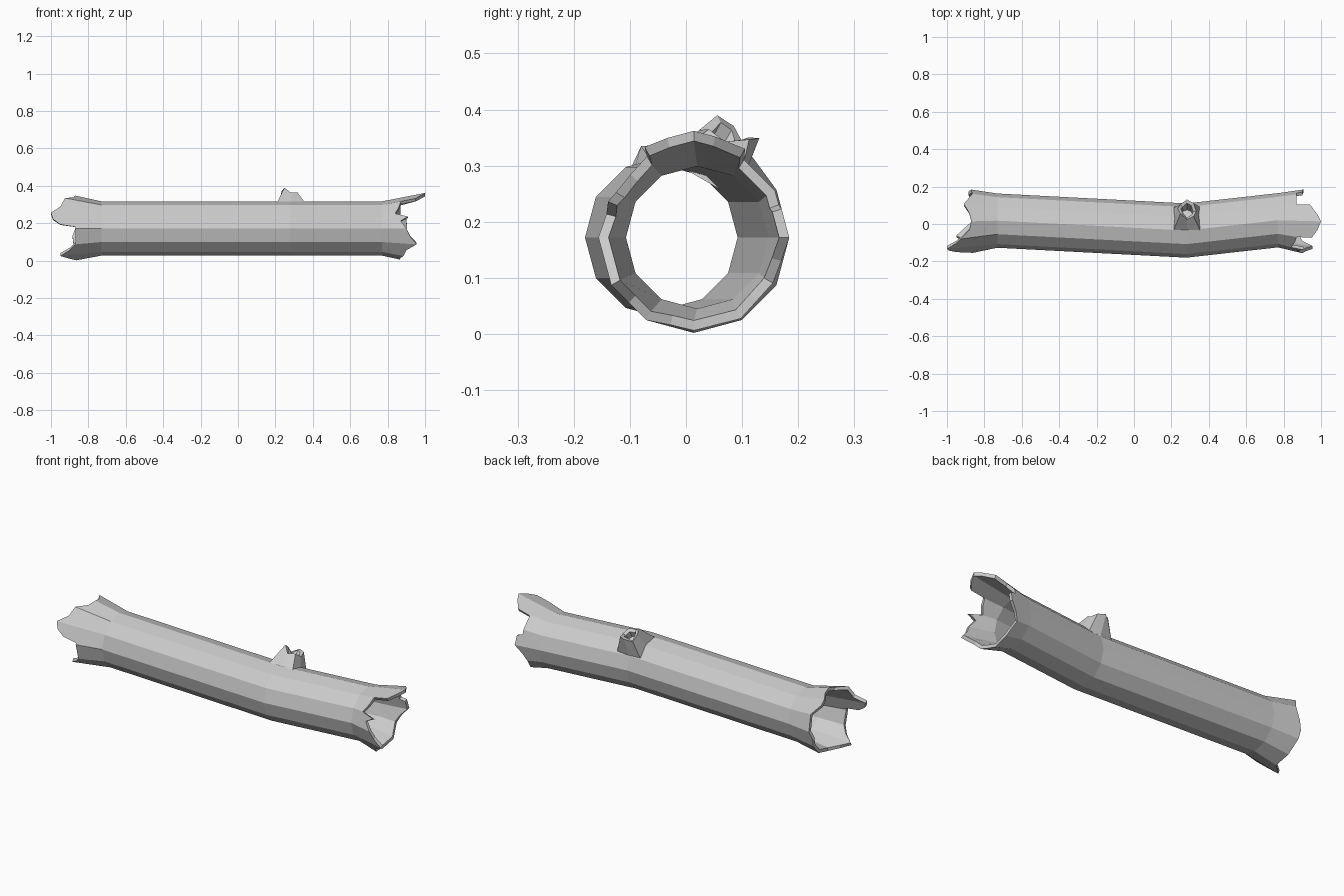
import bpy, bmesh, math
from mathutils import Vector

cube = bpy.data.objects.get("Cube")
if cube:
    bpy.data.objects.remove(cube, do_unlink=True)

grey = bpy.data.materials.new("weathered grey")
grey.use_nodes = True
colour = (0.6, 0.6, 0.6, 1)
grey.diffuse_color = colour
grey.node_tree.nodes["Principled BSDF"].inputs["Base Color"].default_value = colour

SIDES = 12
RADIUS, WALL, MID_Z = 0.145, 0.018, 0.172


def finish(bm, name):
    bmesh.ops.recalc_face_normals(bm, faces=bm.faces)
    mesh = bpy.data.meshes.new(name)
    bm.to_mesh(mesh)
    bm.free()
    mesh.materials.append(grey)
    obj = bpy.data.objects.new(name, mesh)
    bpy.context.collection.objects.link(obj)
    return obj


def on_ring(x, centre_y, radius, side):
    """Point on a twelve-sided ring; side 0 is the bottom, side 3 the back."""
    low = math.floor(side)
    a, b = [Vector((x, centre_y + radius * math.sin(t), MID_Z - radius * math.cos(t)))
            for t in (math.tau * low / SIDES, math.tau * (low + 1) / SIDES)]
    return a.lerp(b, side - low)


# Splintered ends: (side, reach along the log)
right_teeth = [(0, .865), (1, .87), (1.5, .86), (2, .85), (2.5, .87), (3, .905),
               (3.6, .9), (3.7, .87), (4, .87), (4.9, .87), (5, .94), (5.6, .98),
               (6, 1), (6.5, .98), (6.95, .95), (7, .87), (7.5, .86), (8, .84),
               (8.25, .91), (8.5, .87), (9, .9), (9.5, .92), (10, .955),
               (10.5, .9), (11, .885), (11.5, .87)]
left_teeth = [(0, .865), (1, .87), (2, .88), (2.5, .885), (3, .87), (4, .865),
              (4.7, .9), (5, .91), (5.5, .88), (6, .87), (6.5, .88), (7, .925),
              (7.5, .95), (8, 1), (8.4, .99), (8.75, .95), (8.9, .87), (9, .87),
              (10, .87), (10.5, .9), (11, .95), (11.5, .91)]

# Hollow log: a bent tube with flared, jagged ends
bm = bmesh.new()
stations = [(-0.73, 0.018), (0.28, -0.035), (0.77, 0.02)]


def skin(inset):
    """One wall of the log; returns the edge vertices of both ends."""
    rings = [[bm.verts.new(on_ring(x, cy, RADIUS - inset, s)) for s in range(SIDES)]
             for x, cy in stations]
    for a, b in zip(rings, rings[1:]):
        for i in range(SIDES):
            j = (i + 1) % SIDES
            bm.faces.new((a[i], a[j], b[j], b[i]))
    rims = []
    for ring, start, sign, teeth in ((rings[0], .73, -1, left_teeth),
                                     (rings[-1], .77, 1, right_teeth)):
        rim = []
        for side, reach in teeth:
            cap = 0.19 if 5 <= side <= 7 else 0.17
            radius = min(RADIUS + (reach - start) * 0.22, cap)
            rim.append(bm.verts.new(on_ring(sign * reach, 0.014, radius - inset, side)))
        # One splinter panel per side of the log
        for i in range(SIDES):
            tips = [v for v, (side, _) in zip(rim, teeth) if i <= side <= i + 1]
            if i == SIDES - 1:
                tips.append(rim[0])
            bm.faces.new([ring[i]] + tips + [ring[(i + 1) % SIDES]])
        rims.append(rim)
    return rims


for outer, inner in zip(skin(0), skin(WALL)):
    for i in range(len(outer)):
        j = (i + 1) % len(outer)
        bm.faces.new((outer[i], outer[j], inner[j], inner[i]))
finish(bm, "hollow_log")

# Broken branch stump leaning to the back, square at the foot, round at the top
bm = bmesh.new()
up = Vector((0, 0.5, 0.866))
across = Vector((0, 0.866, -0.5))
foot = Vector((0.283, -0.035, MID_Z))
tip_heights = [.2, .225, .236, .21, .232, .234, .195, .205]


def stump_ring(size, heights, square=False, shift=0):
    verts = []
    for i, h in enumerate(heights):
        t = math.tau * i / len(heights)
        c, s = math.cos(t), math.sin(t)
        k = size / max(abs(c), abs(s)) if square else size
        verts.append(bm.verts.new(foot + Vector((c * k, 0, 0))
                                  + across * (s * k + shift) + up * h))
    return verts


count = len(tip_heights)
loops = [stump_ring(0.072, [0.122] * count, True),
         stump_ring(0.05, tip_heights, shift=0.005),
         stump_ring(0.033, [h - 0.008 for h in tip_heights], shift=0.005),
         stump_ring(0.03, [0.16] * count, shift=0.005)]
for a, b in zip(loops, loops[1:]):
    for i in range(count):
        j = (i + 1) % count
        bm.faces.new((a[i], a[j], b[j], b[i]))
bm.faces.new(loops[-1])
finish(bm, "branch_stump")
